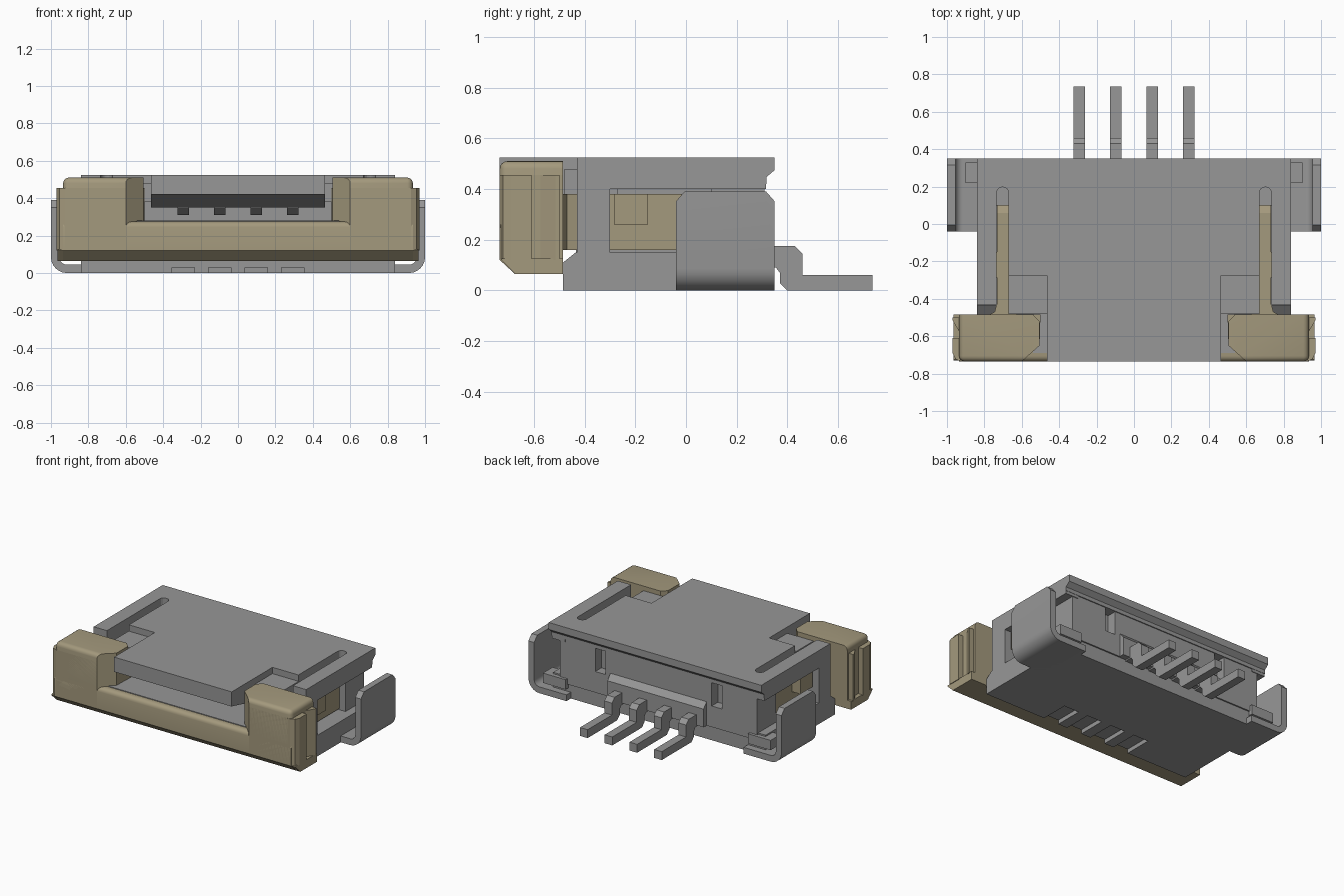
import bpy, bmesh, math
from mathutils import Vector

if "Cube" in bpy.data.objects:
    bpy.data.objects.remove(bpy.data.objects["Cube"])

def material(name, rgb):
    m = bpy.data.materials.new(name)
    m.diffuse_color = (*rgb, 1)
    m.use_nodes = True
    m.node_tree.nodes["Principled BSDF"].inputs["Base Color"].default_value = m.diffuse_color
    return m

GREY = material("grey", (0.31, 0.31, 0.31))
TAN = material("tan", (0.37, 0.32, 0.205))

def prism(name, pts, lo, hi, axis='z', mat=GREY, bevel=0.0, pick=None):
    """Extrude a 2D profile: axis z uses (x,y), axis x uses (y,z), axis y uses (x,z)."""
    place = {'z': lambda a, b, t: (a, b, t), 'x': lambda a, b, t: (t, a, b),
             'y': lambda a, b, t: (a, t, b)}[axis]
    bm = bmesh.new()
    low = [bm.verts.new(place(a, b, lo)) for a, b in pts]
    high = [bm.verts.new(place(a, b, hi)) for a, b in pts]
    bm.faces.new(low)
    bm.faces.new(high)
    n = len(pts)
    for i in range(n):
        bm.faces.new((low[i], low[(i + 1) % n], high[(i + 1) % n], high[i]))
    if bevel:
        edges = [e for e in bm.edges if pick is None or pick((e.verts[0].co + e.verts[1].co) / 2)]
        bmesh.ops.bevel(bm, geom=edges, offset=bevel, segments=4, profile=0.5, affect='EDGES')
    bmesh.ops.recalc_face_normals(bm, faces=bm.faces[:])
    me = bpy.data.meshes.new(name)
    bm.to_mesh(me)
    bm.free()
    me.materials.append(mat)
    ob = bpy.data.objects.new(name, me)
    bpy.context.collection.objects.link(ob)
    if bevel:
        smooth(ob)
    return ob

def smooth(ob):
    bpy.ops.object.select_all(action='DESELECT')
    ob.select_set(True)
    bpy.context.view_layer.objects.active = ob
    bpy.ops.object.shade_smooth_by_angle(angle=math.radians(35))

def box(name, x, y, z, mat=GREY, **kw):
    return prism(name, [(x[0], y[0]), (x[1], y[0]), (x[1], y[1]), (x[0], y[1])], *z, mat=mat, **kw)

def cut(ob, cutters):
    bpy.context.view_layer.objects.active = ob
    for c in cutters:
        c.hide_render = True
        m = ob.modifiers.new("cut", 'BOOLEAN')
        m.object, m.operation, m.solver = c, 'DIFFERENCE', 'EXACT'
        bpy.ops.object.modifier_apply(modifier=m.name)
        bpy.data.objects.remove(c)

def flip(pts, s):
    return [(s * a, b) for a, b in pts]

def span(a, b, s):
    return tuple(sorted((a * s, b * s)))

SIDES = ((1, "right"), (-1, "left"))
PITCH = [-0.293, -0.098, 0.098, 0.293]

# Housing top plate with two rounded slots open to the front
slot = [(0.7025 + 0.0325 * math.cos(t * math.pi / 8), 0.165 + 0.0325 * math.sin(t * math.pi / 8))
        for t in range(9)]
half = ([(0.465, -0.735), (0.465, -0.275), (0.67, -0.275)] + slot[::-1]
        + [(0.735, -0.43), (0.84, -0.43), (0.84, 0.317)])
prism("housing_top_plate", half + flip(half, -1)[::-1], 0.42, 0.525)
prism("rear_lip", [(0.315, 0.525), (0.35, 0.525), (0.35, 0.475), (0.315, 0.445)], -0.84, 0.84, 'x')
prism("cable_lead_in", [(-0.73, 0.421), (-0.45, 0.35), (0.15, 0.35), (0.15, 0.421)], -0.465, 0.465, 'x')

# Housing floor with contact grooves underneath
floor = prism("housing_floor", [(-0.485, 0), (-0.485, 0.11), (-0.435, 0.15), (0.3, 0.15), (0.3, 0)],
              -0.84, 0.84, 'x')
cut(floor, [box("groove_cutter", (x - 0.06, x + 0.06), (-0.6, -0.28), (-0.1, 0.03)) for x in PITCH])

# Housing core, tongue and rear wall
box("cable_floor", (-0.6, 0.6), (-0.435, 0.2), (0.14, 0.28))
box("cable_tongue", (-0.54, 0.54), (-0.69, -0.43), (0.2, 0.28))
rear = box("rear_wall", (-0.78, 0.78), (0.1, 0.31), (0.1, 0.43))
cut(rear, [box("slot_cutter", span(0.42, 0.5, s), (0.24, 0.5), (0.25, 0.6)) for s, _ in SIDES])
prism("contact_block", [(0.2, 0.27), (0.31, 0.27), (0.345, 0.23), (0.345, 0.1), (0.2, 0.1)], -0.38, 0.38, 'x')

for s, side in SIDES:
    # Housing sides
    box(side + "_inner_wall", span(0.5, 0.66, s), (-0.435, 0.3), (0.14, 0.43))
    box(side + "_notch_shelf", span(0.46, 0.672, s), (-0.48, -0.27), (0.38, 0.48))
    box(side + "_outer_wall", span(0.745, 0.84, s), (-0.43, -0.3), (0.14, 0.43))
    box(side + "_top_rail", span(0.735, 0.84, s), (-0.43, 0.315), (0.40, 0.43))

    # Hold-down bracket: bent strip with chamfered top corners
    def arc(r, c=(0.915, 0.085)):
        return [(c[0] + r * math.cos(-t * math.pi / 12), c[1] + r * math.sin(-t * math.pi / 12))
                for t in range(7)]
    strip = [(1.0, 0.39)] + arc(0.085) + [(0.7, 0), (0.7, 0.045)] + arc(0.04)[::-1] + [(0.955, 0.39)]
    hold = prism(side + "_hold_down", flip(strip, s), -0.04, 0.35, 'y')
    cut(hold, [prism("corner_cutter", [(y, 0.35), (y, 0.45), (y + d, 0.45), (y + d, 0.39)],
                     *span(0.9, 1.1, s), 'x') for y, d in ((-0.041, 0.035), (0.351, -0.035))])
    smooth(hold)
    box(side + "_hold_down_tab", span(0.72, 0.9, s), (0.22, 0.33), (0.07, 0.14))

    # Slider ends: ribbed lower block, tapered upper tower
    grip = [(0.5, -0.485), (0.935, -0.485), (0.935, -0.5), (0.97, -0.5), (0.97, -0.515), (0.935, -0.575),
            (0.935, -0.61), (0.97, -0.61), (0.97, -0.69), (0.955, -0.722), (0.925, -0.735), (0.6, -0.735),
            (0.505, -0.65)]
    prism(side + "_slider_grip", flip(grip, s), 0.12, 0.455, mat=TAN)
    tower = [(0.54, -0.485), (0.935, -0.485), (0.935, -0.735), (0.6, -0.735), (0.505, -0.65), (0.505, -0.52)]
    top = prism(side + "_slider_tower", flip(tower, s), 0.27, 0.51, mat=TAN, bevel=0.03,
                pick=lambda c: (c.z > 0.5 and (c.y < -0.73 or abs(c.x) > 0.93))
                or (abs(c.x) > 0.93 and c.y < -0.73))

    # Slider arm with sloped tip and latch hook
    prism(side + "_slider_arm", [(-0.5, 0.16), (-0.5, 0.38), (0.06, 0.38), (0.12, 0.34), (0.12, 0.16)],
          *span(0.672, 0.733, s), 'x', mat=TAN)
    box(side + "_latch_hook", span(0.72, 0.80, s), (-0.285, -0.15), (0.26, 0.38), TAN)
    prism(side + "_arm_fillet", flip([(0.62, -0.49), (0.785, -0.49), (0.745, -0.47), (0.735, -0.43),
                                      (0.67, -0.43)], s), 0.16, 0.38, mat=TAN)

# Slider front bar with chamfered underside and rounded top edge
nose = [(-0.735 + 0.03 * (1 - math.cos(t * math.pi / 8)), 0.245 + 0.03 * math.sin(t * math.pi / 8))
        for t in range(5)]
bar = prism("slider_bar", nose + [(-0.485, 0.275), (-0.485, 0.065), (-0.675, 0.065), (-0.735, 0.12)],
            -0.935, 0.935, 'x', TAN)
smooth(bar)
prism("slider_bar_base", [(-0.485, 0.125), (-0.485, 0.065), (-0.675, 0.065), (-0.73, 0.12), (-0.725, 0.125)],
      -0.965, 0.965, 'x', TAN)

# Contacts: bent solder tails and spring tips
tail = [(0.3, 0.175), (0.43, 0.175), (0.46, 0.145), (0.46, 0.06), (0.735, 0.06), (0.735, 0),
        (0.4, 0), (0.37, 0.03), (0.37, 0.07), (0.355, 0.09), (0.3, 0.09)]
tip = [(-0.3, 0.36), (-0.3, 0.345), (-0.22, 0.31), (-0.1, 0.335), (0.12, 0.335), (0.12, 0.36)]
for i, x in enumerate(PITCH):
    prism(f"contact_tail_{i + 1}", tail, x - 0.03, x + 0.03, 'x')
    prism(f"contact_tip_{i + 1}", tip, x - 0.03, x + 0.03, 'x')
